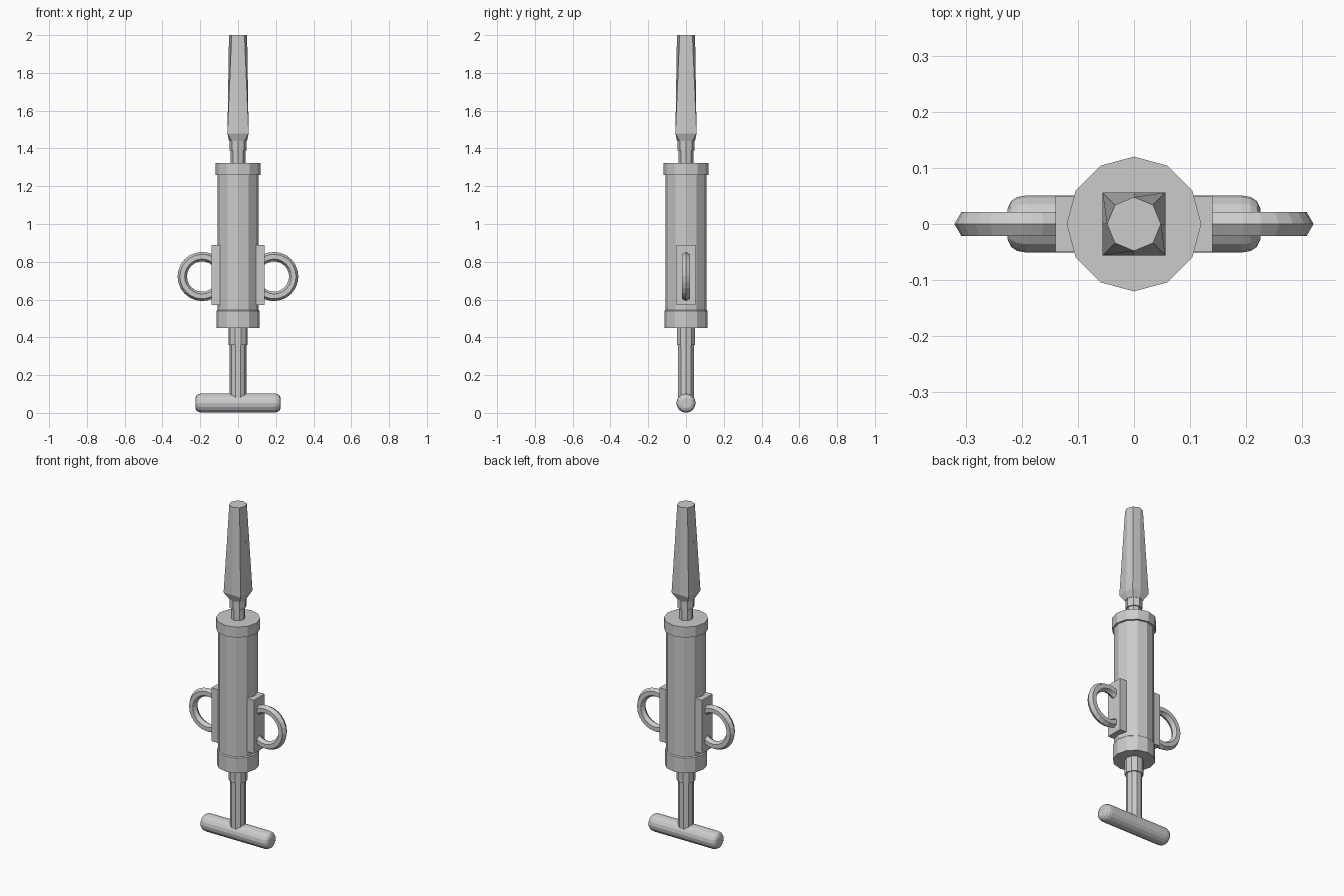
import bpy, bmesh
from math import sin, cos, pi, radians
from mathutils import Matrix

if "Cube" in bpy.data.objects:
    bpy.data.objects.remove(bpy.data.objects["Cube"])


def loft(name, rings, closed_ends=True, matrix=None):
    """Skin a list of equal-length point rings into one object."""
    bm = bmesh.new()
    loops = [[bm.verts.new(p) for p in ring] for ring in rings]
    n = len(loops[0])
    for a, b in zip(loops, loops[1:]):
        for i in range(n):
            j = (i + 1) % n
            bm.faces.new((a[i], a[j], b[j], b[i]))
    if closed_ends:
        bm.faces.new(loops[0][::-1])
        bm.faces.new(loops[-1])
    if matrix:
        bm.transform(matrix)
    bmesh.ops.recalc_face_normals(bm, faces=bm.faces)
    me = bpy.data.meshes.new(name)
    bm.to_mesh(me)
    bm.free()
    ob = bpy.data.objects.new(name, me)
    bpy.context.collection.objects.link(ob)
    return ob


def circle(r, z, n):
    return [(r * cos(2 * pi * i / n), r * sin(2 * pi * i / n), z) for i in range(n)]


def lathe(name, profile, n, matrix=None):
    return loft(name, [circle(r, z, n) for r, z in profile], matrix=matrix)


def square(h, z):
    return [(h * x, h * y, z) for x, y in
            ((1, 0), (1, 1), (0, 1), (-1, 1), (-1, 0), (-1, -1), (0, -1), (1, -1))]


# Barrel with end collars
lathe("barrel", [(0.115, 0.45), (0.115, 0.54), (0.109, 0.545), (0.109, 1.26),
                 (0.12, 1.26), (0.12, 1.323)], 12)

# Plunger rod and its guide collar
lathe("plunger_rod", [(0.044, 0.06), (0.044, 0.45)], 10)
lathe("rod_collar", [(0.051, 0.36), (0.051, 0.46)], 10)

# Rounded cross handle
half = [(0.225, 0.028), (0.219, 0.041), (0.208, 0.048), (0.192, 0.051)]
profile = [(r, -x) for x, r in half] + [(r, x) for x, r in reversed(half)]
lathe("cross_handle", profile, 16,
      Matrix.Translation((0, 0, 0.052)) @ Matrix.Rotation(radians(90), 4, 'Y'))

# Neck and nozzle
lathe("neck", [(0.039, 1.31), (0.039, 1.39), (0.046, 1.39), (0.046, 1.45)], 8)
loft("nozzle", [circle(0.048, 1.44, 8), square(0.056, 1.48), circle(0.048, 2.0, 8)])

# Side plates and finger rings
for side, label in ((-1, "left"), (1, "right")):
    plate = [[(side * x, y, z) for x, y in
              ((0.09, -0.05), (0.14, -0.05), (0.14, 0.05), (0.09, 0.05))]
             for z in (0.57, 0.888)]
    loft(label + "_plate", plate)
    rings = []
    steps = 18
    for i in range(steps + 1):
        a = radians(-132 + 264 * i / steps)
        ring = []
        for k in range(6):
            b = k * pi / 3
            r = 0.105 + 0.025 * cos(b)
            ring.append((side * (0.19 + r * cos(a)), 0.025 * sin(b), 0.722 + r * sin(a)))
        rings.append(ring)
    loft(label + "_finger_ring", rings)
